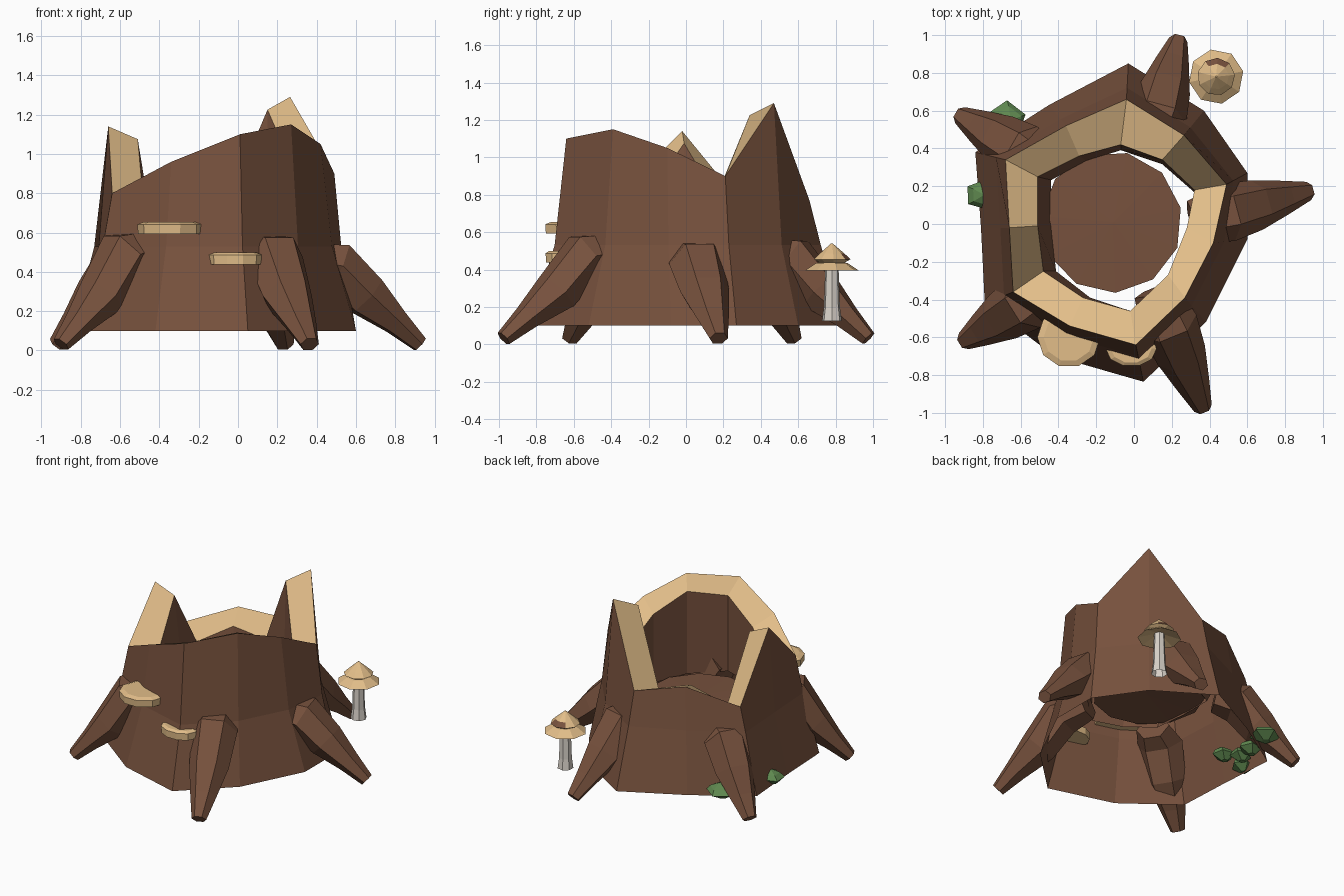
import bpy, bmesh, math
from mathutils import Vector

if "Cube" in bpy.data.objects:
    bpy.data.objects.remove(bpy.data.objects["Cube"])


def material(name, rgb):
    m = bpy.data.materials.new(name)
    m.diffuse_color = (*rgb, 1)
    m.use_nodes = True
    m.node_tree.nodes["Principled BSDF"].inputs["Base Color"].default_value = m.diffuse_color
    return m


BARK = material("bark brown", (0.185, 0.083, 0.047))
WOOD = material("cut wood tan", (0.76, 0.51, 0.25))
MOSS = material("moss green", (0.115, 0.25, 0.08))
STEM = material("stem grey", (0.70, 0.65, 0.59))


def make(name, bm, *mats, fix=True):
    if fix:
        bmesh.ops.recalc_face_normals(bm, faces=bm.faces[:])
    me = bpy.data.meshes.new(name)
    bm.to_mesh(me)
    bm.free()
    for m in mats:
        me.materials.append(m)
    ob = bpy.data.objects.new(name, me)
    bpy.context.collection.objects.link(ob)
    return ob


def loft(bm, rings, cap_start=False, cap_end=False, mats=None):
    """Bridge successive closed rings of equal count."""
    vs = [[bm.verts.new(p) for p in r] for r in rings]
    n = len(vs[0])
    for k, (a, b) in enumerate(zip(vs, vs[1:])):
        for i in range(n):
            j = (i + 1) % n
            f = bm.faces.new((a[i], a[j], b[j], b[i]))
            f.material_index = mats[k] if mats else 0
    if cap_start:
        bm.faces.new(vs[0][::-1])
    if cap_end:
        bm.faces.new(vs[-1])


def circle(cx, cy, r, z, n, turn=0.0):
    return [(cx + r * math.cos(turn + math.tau * i / n),
             cy + r * math.sin(turn + math.tau * i / n), z) for i in range(n)]


# Hollow stump: counter-clockwise outline of the jagged rim, inner rim and foot
rim = [(.42, -.10, 1.05), (.49, .21, .90), (.265, .47, 1.29), (-.04, .66, .77),
       (-.36, .52, .83), (-.68, .34, .70), (-.66, -.02, 1.14), (-.64, -.36, .80),
       (-.34, -.54, .96), (.01, -.64, 1.10), (.27, -.39, 1.15)]
inner = [(.28, -.02), (.32, .18), (.15, .34), (-.07, .42), (-.29, .36), (-.51, .25),
         (-.51, -.01), (-.48, -.25), (-.27, -.39), (-.02, -.46), (.18, -.27)]
foot = [(.60, -.08), (.60, .27), (.37, .60), (-.03, .85), (-.45, .63), (-.84, .38),
        (-.81, -.02), (-.79, -.42), (-.42, -.70), (.05, -.835), (.38, -.52)]
base_ring = [(x, y, .10) for x, y in foot]
mid_ring = [(r[0] * .68 + f[0] * .32, r[1] * .68 + f[1] * .32, .53)
            for r, f in zip(rim, foot)]
inner_ring = [(x, y, r[2] - .065) for (x, y), r in zip(inner, rim)]
inner_low = [(x * (.86 if x < -.25 else 1), y * (.93 if y > 0 else 1), .48)
             for x, y in inner]
bm = bmesh.new()
loft(bm, [base_ring, mid_ring, rim, inner_ring, inner_low], mats=[0, 0, 1, 0])
make("stump_shell", bm, BARK, WOOD, fix=False)

# Floor inside the hollow
bm = bmesh.new()
ring = [bm.verts.new(p) for p in circle(-.12, .01, .375, .495, 11, .2)]
hub = bm.verts.new((-.11, .01, .505))
for i in range(11):
    bm.faces.new((ring[i], ring[(i + 1) % 11], hub))
make("hollow_floor", bm, BARK, fix=False)

# Roots: tapered six-sided limbs from the hollow down to the ground
STATIONS = [(0, .46, .115, .09), (.30, .43, .155, .125), (.55, .28, .135, .11),
            (.80, .145, .09, .065), (1, .032, .05, .04)]
ROOTS = {"front": ((.11, -.35), (.365, -.975), 1.10),
         "right": ((.31, .01), (.925, .175), 1.0),
         "back": ((.08, .40), (.235, .975), 1.05),
         "back_left": ((-.45, .30), (-.92, .575), 1.05),
         "front_left": ((-.44, -.33), (-.90, -.62), 1.14)}
for name, (start, tip, lift) in ROOTS.items():
    s, t = Vector(start), Vector(tip)
    pts = []
    for u, z, _, _ in STATIONS:
        p = s.lerp(t, u)
        pts.append(Vector((p.x, p.y, z * (lift if u < .4 else 1))))
    d = (t - s).normalized()
    side = Vector((-d.y, d.x, 0))
    rings = []
    for k, p in enumerate(pts):
        along = (pts[min(k + 1, 4)] - pts[max(k - 1, 0)]).normalized()
        up = along.cross(side)
        w, h = STATIONS[k][2:]
        rings.append([p + side * w * math.cos(a) + up * h * 1.1 * math.sin(a)
                      for a in (math.tau * i / 6 for i in range(6))])
    bm = bmesh.new()
    loft(bm, rings, True, True)
    make(name + "_root", bm, BARK)

# Bracket fungi on the front wall
for name, x, y, z, r, ry in (("upper_bracket", -.345, -.60, .62, .167, .16),
                             ("lower_bracket", -.015, -.66, .465, .135, .095)):
    bm = bmesh.new()
    rings = []
    for dz, k in ((-.028, .98), (.022, 1), (.034, .8)):
        rings.append([(x + px * r * k, y + py * ry * k, z + dz)
                      for px, py, _ in circle(0, 0, 1, 0, 10)])
    loft(bm, rings, True, True)
    make(name, bm, WOOD)

# Mushroom: stem, wide brim and pointed crown with a brown patch
MX, MY = .435, .78
bm = bmesh.new()
loft(bm, [circle(MX, MY, r, z, 7) for r, z in
          ((.054, .125), (.044, .20), (.036, .43))], False, True)
make("mushroom_stem", bm, STEM)
bm = bmesh.new()
loft(bm, [circle(MX, MY, r, z, 8, .2) for r, z in
          ((.04, .425), (.146, .395), (.085, .435), (.05, .44))], True, True)
make("mushroom_brim", bm, WOOD)
bm = bmesh.new()
loft(bm, [circle(MX, MY, r, z, 9, .1) for r, z in
          ((.055, .43), (.10, .455), (.068, .485), (.004, .54))], True, True)
for f in bm.faces:
    c = f.calc_center_median()
    if c.y > MY + .06 and .465 < c.z < .48:
        f.material_index = 1
make("mushroom_crown", bm, WOOD, BARK)

# Moss clumps along the left foot
CLUMPS = [(-.68, .13, .20, .075), (-.825, .155, .155, .08), (-.74, .24, .17, .075),
          (-.73, .35, .17, .08), (-.685, .55, .165, .105)]
for i, (x, y, z, r) in enumerate(CLUMPS):
    bm = bmesh.new()
    loft(bm, [circle(x + .01 * k, y, r * q, z + dz, 5, .8 + i * .5) for k, (q, dz) in
              enumerate(((.3, -.045), (1, -.005), (.7, .025), (.15, .045)))],
         True, True)
    make(f"moss_clump_{i + 1}", bm, MOSS)
